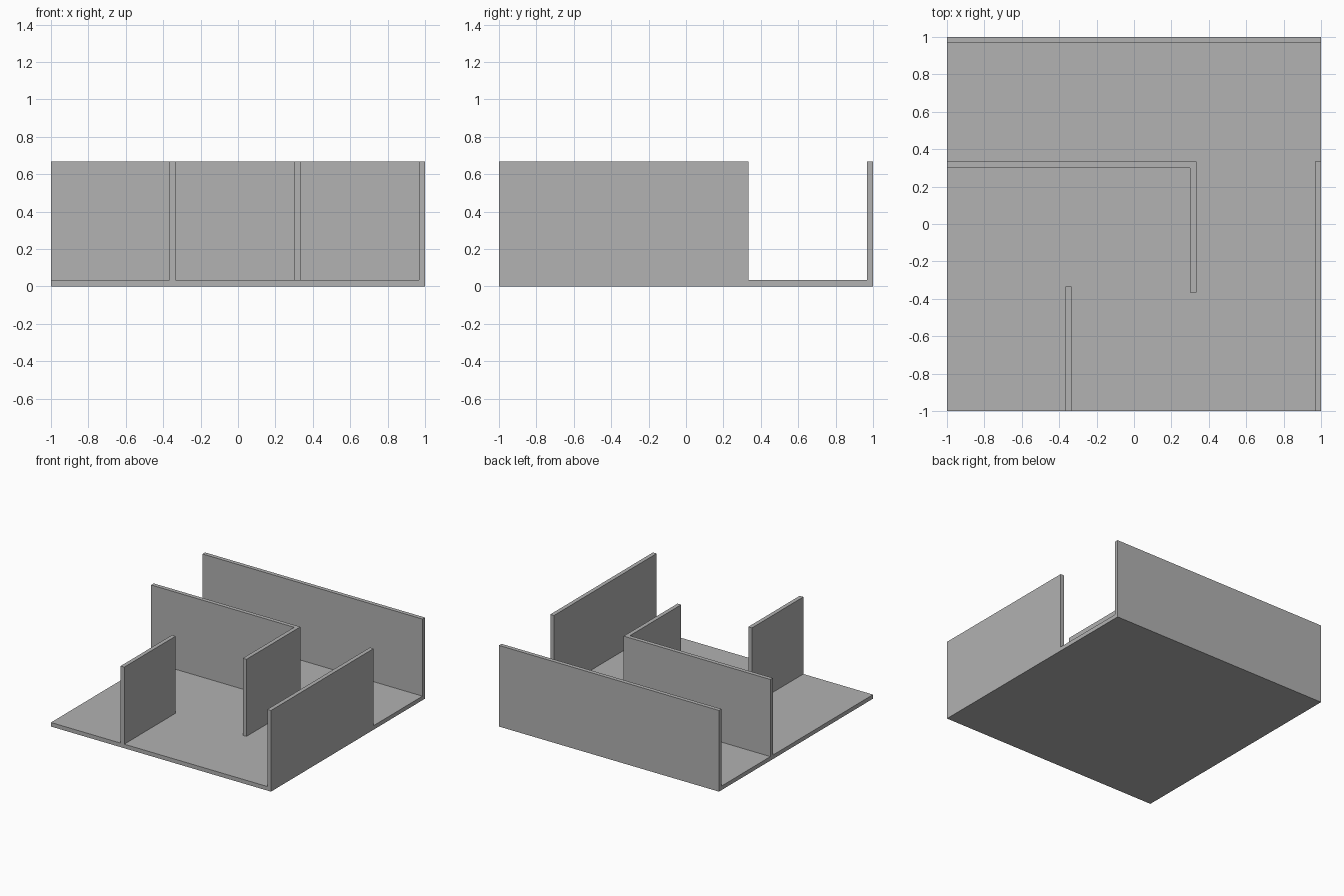
import bpy
import bmesh

cube = bpy.data.objects.get("Cube")
if cube:
    bpy.data.objects.remove(cube, do_unlink=True)

T = 1 / 30       # thickness of floor and walls
H = 2 / 3        # overall height
S = 1 / 3        # grid step of the plan

grey = bpy.data.materials.new("plain grey")
grey.use_nodes = True
colour = (0.445, 0.445, 0.445, 1)
grey.diffuse_color = colour
grey.node_tree.nodes["Principled BSDF"].inputs["Base Color"].default_value = colour


def extrude_plan(name, outline, z0, z1):
    """Raise a counter-clockwise plan outline from z0 to z1."""
    bm = bmesh.new()
    base = bm.faces.new([bm.verts.new((x, y, z0)) for x, y in outline])
    raised = bmesh.ops.extrude_face_region(bm, geom=[base], use_keep_orig=True)
    verts = [v for v in raised["geom"] if isinstance(v, bmesh.types.BMVert)]
    bmesh.ops.translate(bm, verts=verts, vec=(0, 0, z1 - z0))
    bmesh.ops.recalc_face_normals(bm, faces=bm.faces)
    mesh = bpy.data.meshes.new(name)
    bm.to_mesh(mesh)
    bm.free()
    mesh.materials.append(grey)
    obj = bpy.data.objects.new(name, mesh)
    bpy.context.collection.objects.link(obj)
    return obj


def rectangle(x0, x1, y0, y1):
    return [(x0, y0), (x1, y0), (x1, y1), (x0, y1)]


# Floor slab
extrude_plan("floor", rectangle(-1, 1, -1, 1), 0, T)

# Straight walls standing on the floor
walls = {
    "back_wall": rectangle(-1, 1, 1 - T, 1),
    "left_wall": rectangle(1 - T, 1, -1, S),
    "front_partition": rectangle(-S - T, -S, -1, -S),
}
for name, outline in walls.items():
    extrude_plan(name, outline, T, H)

# L-shaped inner wall
corner = [(-1, S - T), (S - T, S - T), (S - T, -S - T),
          (S, -S - T), (S, S), (-1, S)]
extrude_plan("corner_partition", corner, T, H)
